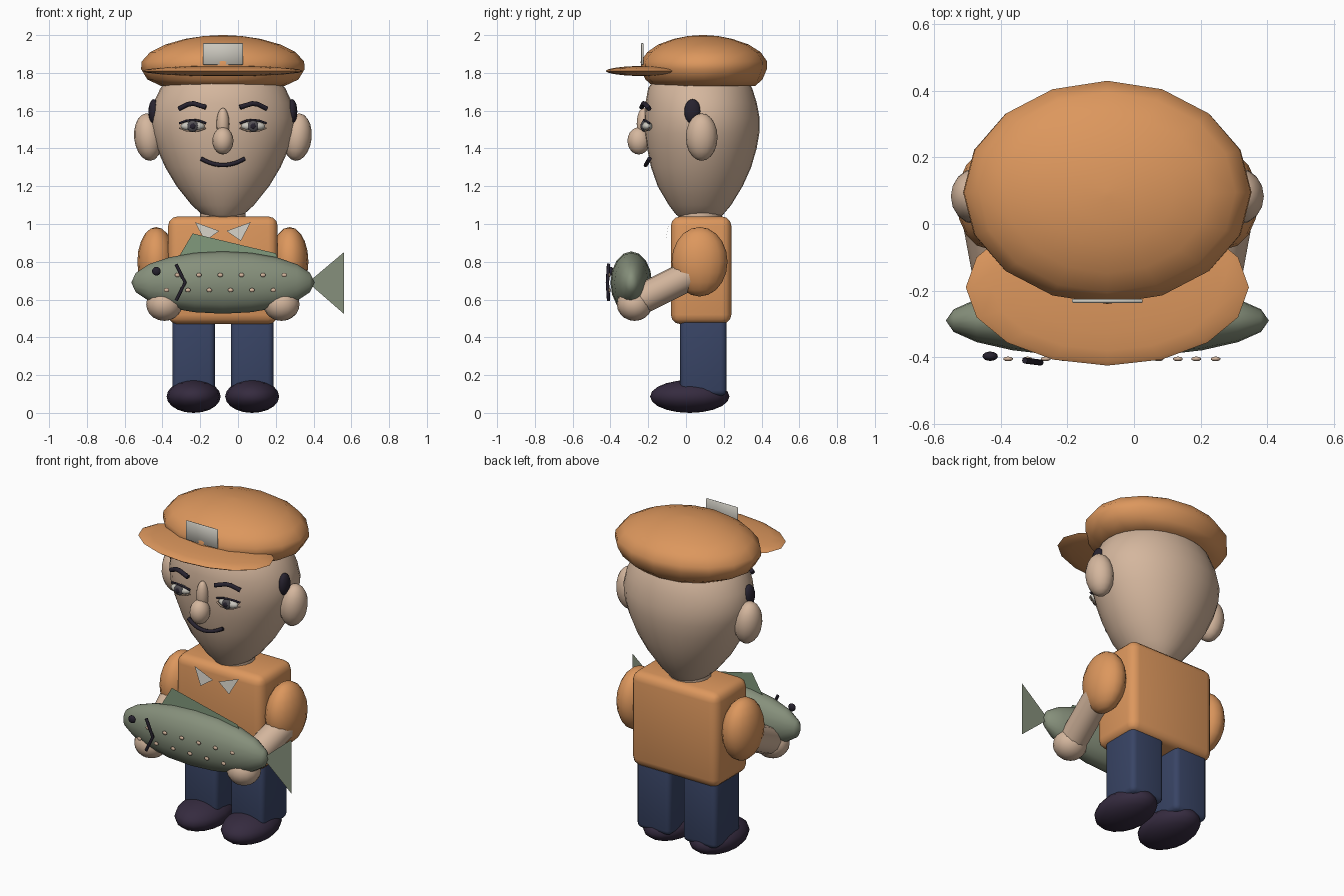
import bpy, bmesh, math
from mathutils import Vector, Matrix

if "Cube" in bpy.data.objects:
    bpy.data.objects.remove(bpy.data.objects["Cube"])

CX = -0.08  # the figure's centre line


def material(name, rgb):
    m = bpy.data.materials.new(name)
    m.diffuse_color = (*rgb, 1)
    m.use_nodes = True
    m.node_tree.nodes["Principled BSDF"].inputs["Base Color"].default_value = m.diffuse_color
    return m


ORANGE = material("orange cloth", (0.72, 0.31, 0.11))
SKIN = material("skin", (0.66, 0.47, 0.34))
FISH = material("fish grey green", (0.24, 0.28, 0.20))
FIN = material("fin green", (0.22, 0.32, 0.20))
BLUE = material("trouser blue", (0.04, 0.058, 0.13))
SHOE = material("shoe purple", (0.036, 0.024, 0.05))
DARK = material("dark hair", (0.02, 0.016, 0.028))
WHITE = material("pale grey", (0.60, 0.58, 0.52))
IRIS = material("iris grey", (0.08, 0.075, 0.085))


def finish(name, bm, mat, angle=50):
    me = bpy.data.meshes.new(name)
    bm.to_mesh(me)
    bm.free()
    me.materials.append(mat)
    me.shade_smooth()
    me.set_sharp_from_angle(angle=math.radians(angle))
    ob = bpy.data.objects.new(name, me)
    bpy.context.collection.objects.link(ob)
    return ob


def ellipsoid(name, mat, centre, radii, seg=16, rings=10, tilt=0):
    bm = bmesh.new()
    bmesh.ops.create_uvsphere(bm, u_segments=seg, v_segments=rings, radius=1)
    bm.transform(Matrix.Translation(centre) @ Matrix.Rotation(tilt, 4, 'Y')
                 @ Matrix.Diagonal((*radii, 1)))
    return finish(name, bm, mat, 80)


def rounded_box(name, mat, centre, size, r, seg=3):
    bm = bmesh.new()
    bmesh.ops.create_cube(bm, size=1)
    bm.transform(Matrix.Translation(centre) @ Matrix.Diagonal((*size, 1)))
    if r:
        bmesh.ops.bevel(bm, geom=bm.edges[:], offset=r, segments=seg,
                        profile=0.5, affect='EDGES')
    return finish(name, bm, mat)


def loft(name, mat, rings, seg):
    """Stack of horizontal ellipses: (z, x radius, y radius, y centre)."""
    bm = bmesh.new()
    loops = []
    for z, rx, ry, cy in rings:
        loops.append([bm.verts.new((CX + rx * math.sin(2 * math.pi * i / seg),
                                    cy - ry * math.cos(2 * math.pi * i / seg), z))
                      for i in range(seg)])
    for a, b in zip(loops, loops[1:]):
        for i in range(seg):
            j = (i + 1) % seg
            bm.faces.new((a[i], a[j], b[j], b[i]))
    bm.faces.new(loops[0][::-1])
    bm.faces.new(loops[-1])
    return finish(name, bm, mat, 60)


def tube(name, mat, points, radius, res=2):
    cu = bpy.data.curves.new(name, 'CURVE')
    cu.dimensions = '3D'
    cu.bevel_depth = radius
    cu.bevel_resolution = res
    cu.use_fill_caps = True
    sp = cu.splines.new('POLY')
    sp.points.add(len(points) - 1)
    for p, co in zip(sp.points, points):
        p.co = (*co, 1)
    cu.materials.append(mat)
    ob = bpy.data.objects.new(name, cu)
    bpy.context.collection.objects.link(ob)
    bpy.ops.object.select_all(action='DESELECT')
    ob.select_set(True)
    bpy.context.view_layer.objects.active = ob
    bpy.ops.object.convert(target='MESH')
    ob.data.shade_smooth()
    ob.data.set_sharp_from_angle(angle=math.radians(50))
    return ob


def sheet(name, mat, points):
    bm = bmesh.new()
    bm.faces.new([bm.verts.new(p) for p in points])
    return finish(name, bm, mat)


# Head and neck
loft("head", SKIN, [
    (1.02, 0.06, 0.09, 0.07), (1.05, 0.11, 0.125, 0.072), (1.10, 0.165, 0.165, 0.074),
    (1.20, 0.245, 0.225, 0.075), (1.30, 0.305, 0.265, 0.08), (1.40, 0.35, 0.29, 0.084),
    (1.48, 0.375, 0.303, 0.085), (1.56, 0.385, 0.305, 0.085), (1.64, 0.368, 0.295, 0.08),
    (1.72, 0.33, 0.275, 0.075), (1.80, 0.26, 0.22, 0.075), (1.86, 0.15, 0.13, 0.075)], 32)
loft("neck", SKIN, [(0.95, 0.12, 0.115, 0.075), (1.08, 0.12, 0.115, 0.075)], 16)

# Cap, brim and blank front plate
loft("cap", ORANGE, [
    (1.73, 0.325, 0.27, 0.095), (1.765, 0.40, 0.31, 0.095), (1.82, 0.433, 0.333, 0.095),
    (1.86, 0.43, 0.335, 0.095), (1.91, 0.385, 0.30, 0.095), (1.95, 0.305, 0.24, 0.092),
    (1.98, 0.20, 0.155, 0.09), (1.995, 0.10, 0.08, 0.09), (2.0, 0.01, 0.01, 0.09)], 16)
ellipsoid("cap_brim", ORANGE, (CX, -0.19, 1.81), (0.425, 0.235, 0.028))
rounded_box("cap_plate", WHITE, (CX, -0.231, 1.90), (0.212, 0.012, 0.115), 0.003, 1)

# Nose and mouth
ellipsoid("nose_bridge", SKIN, (CX, -0.225, 1.53), (0.034, 0.036, 0.085))
ellipsoid("nose_tip", SKIN, (CX, -0.25, 1.44), (0.056, 0.06, 0.072))
tube("mouth", DARK, [(CX + 0.115 * t, -0.213 + 0.02 * t * t, 1.312 + 0.034 * t * t)
                     for t in [i / 6 for i in range(-6, 7)]], 0.011)

# Torso
rounded_box("torso", ORANGE, (CX, 0.08, 0.755), (0.58, 0.32, 0.57), 0.05)

for s, side in ((-1, "left"), (1, "right")):
    def at(dx, y, z):
        return (CX + s * dx, y, z)

    # Ears and sideburns
    ellipsoid(side + "_ear", SKIN, at(0.395, 0.083, 1.46), (0.075, 0.084, 0.126), tilt=s * 0.1)
    ellipsoid(side + "_sideburn", DARK, at(0.366, 0.035, 1.595), (0.028, 0.044, 0.066))
    # Eyes, eyelids and brows
    ellipsoid(side + "_eye", WHITE, at(0.16, -0.206, 1.518), (0.064, 0.028, 0.026))
    ellipsoid(side + "_iris", IRIS, at(0.16, -0.225, 1.518), (0.03, 0.014, 0.03))
    ellipsoid(side + "_pupil", DARK, at(0.16, -0.235, 1.518), (0.015, 0.007, 0.015))
    for lid, z, h, r in (("upper", 1.533, 0.018, 0.006), ("lower", 1.508, -0.018, 0.004)):
        tube(side + "_" + lid + "_lid", DARK if h > 0 else SKIN,
             [at(0.16 + 0.07 * t, -0.222 + 0.018 * t * t + 0.012 * t, z + h * (1 - t * t))
              for t in (-1, -0.5, 0, 0.5, 1)], r)
    tube(side + "_brow", DARK, [at(0.09, -0.235, 1.618), at(0.155, -0.225, 1.638),
                                at(0.185, -0.215, 1.634), at(0.232, -0.195, 1.61)], 0.013)
    # Collar point
    sheet(side + "_collar", WHITE, [at(0.148, -0.09, 1.01), at(0.019, -0.099, 0.963),
                                    at(0.095, -0.108, 0.91)])
    # Arms
    ellipsoid(side + "_sleeve", ORANGE, at(0.353, 0.072, 0.80), (0.1, 0.148, 0.184))
    tube(side + "_forearm", SKIN, [at(0.36, 0.04, 0.74), at(0.31, -0.23, 0.605)], 0.08, 4)
    ellipsoid(side + "_hand", SKIN, at(0.31, -0.272, 0.575), (0.096, 0.094, 0.088))
    # Legs and shoes
    rounded_box(side + "_leg", BLUE, at(0.155, 0.092, 0.31), (0.226, 0.245, 0.44), 0.03)
    ellipsoid(side + "_shoe", SHOE, at(0.155, 0.02, 0.087), (0.143, 0.21, 0.087))

# Fish body and fins
ellipsoid("fish_body", FISH, (CX, -0.29, 0.69), (0.11, 0.165, 0.485), 16, 10)
body = bpy.data.objects["fish_body"].data  # turn the long axis to x, keeping poles at the tips
for v in body.vertices:
    d = v.co - Vector((CX, -0.29, 0.69))
    v.co = (CX + d.z, -0.29 + d.x, 0.69 + d.y)
body.flip_normals() if body.polygons[0].normal.dot(
    body.polygons[0].center - Vector((CX, -0.29, 0.69))) < 0 else None
sheet("fish_tail", FISH, [(0.37, -0.29, 0.69), (0.56, -0.29, 0.525), (0.56, -0.29, 0.85)])
sheet("fish_back_fin", FIN, [(-0.335, -0.29, 0.79), (0.21, -0.29, 0.82),
                             (0.20, -0.29, 0.845), (-0.24, -0.29, 0.95)])

# Fish eye, gill and spots
ellipsoid("fish_eye", DARK, (-0.432, -0.397, 0.75), (0.023, 0.014, 0.023))
tube("fish_gill", DARK, [(-0.328, -0.41, 0.787), (-0.28, -0.416, 0.69),
                         (-0.328, -0.41, 0.595)], 0.009)
for row, (x0, z) in enumerate(((-0.32, 0.73), (-0.378, 0.65))):
    for i in range(6):
        ellipsoid(f"fish_spot_{row}_{i}", SKIN, (x0 + 0.113 * i, -0.405, z),
                  (0.015, 0.007, 0.011), 10, 6)
